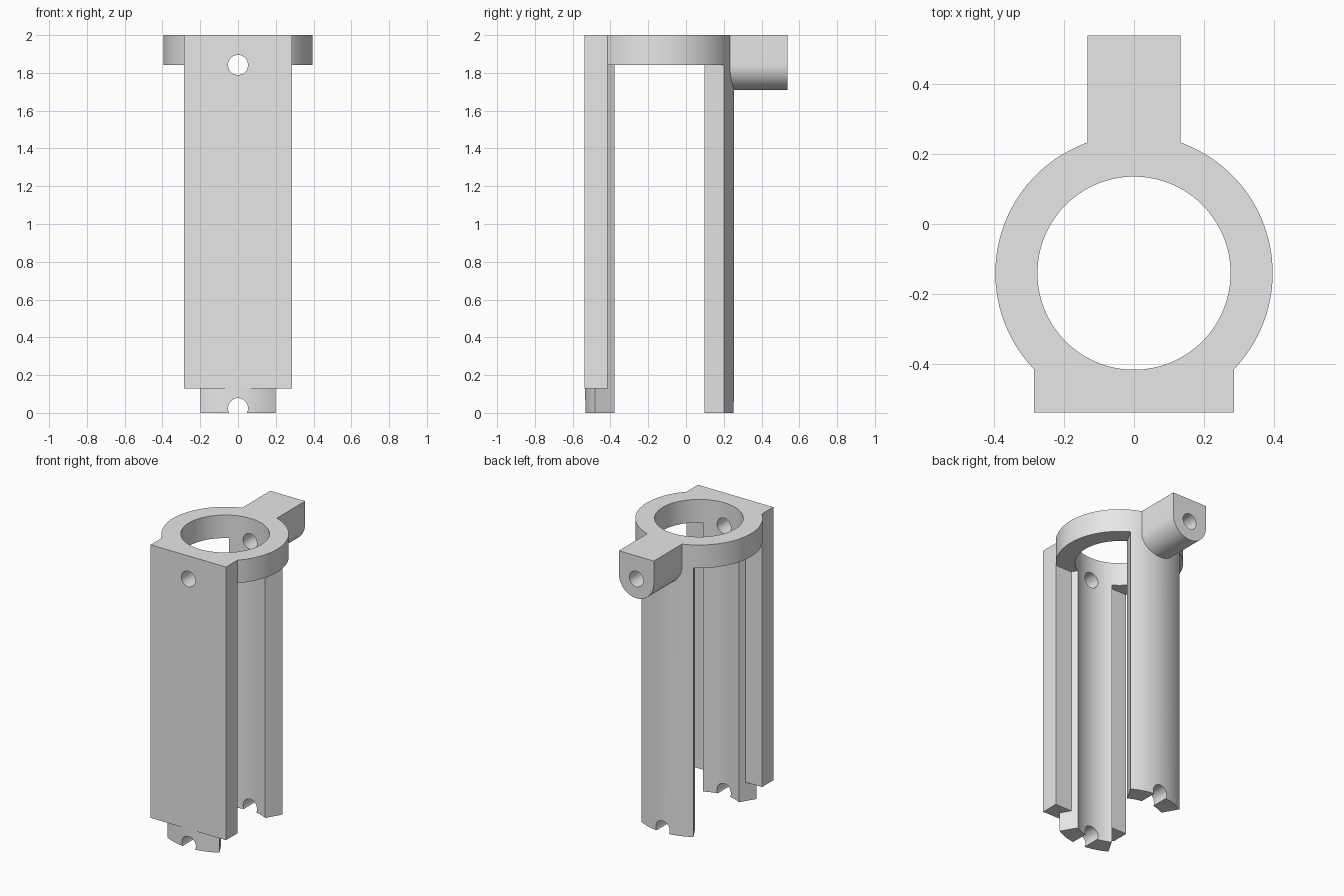
import bpy
import bmesh
from math import sin, cos, pi, radians
from mathutils import Vector

cube = bpy.data.objects.get("Cube")
if cube:
    bpy.data.objects.remove(cube, do_unlink=True)

grey = bpy.data.materials.new("light grey")
grey.use_nodes = True
colour = (0.8, 0.8, 0.8, 1.0)
grey.diffuse_color = colour
grey.node_tree.nodes["Principled BSDF"].inputs["Base Color"].default_value = colour

AXIS_Y = -0.14            # centre line of the tube
OUTER, INNER = 0.395, 0.275
HOLE = 0.053
PIN_Z = 1.842             # height of the cross hole and underside of the collar
FRONT, BACK = -0.537, 0.537


def prism(name, outline, offset):
    """Closed outline of 3D points extruded along offset."""
    bm = bmesh.new()
    face = bm.faces.new([bm.verts.new(p) for p in outline])
    result = bmesh.ops.extrude_face_region(bm, geom=[face])
    moved = [v for v in result["geom"] if isinstance(v, bmesh.types.BMVert)]
    bmesh.ops.translate(bm, verts=moved, vec=Vector(offset))
    bmesh.ops.recalc_face_normals(bm, faces=bm.faces)
    mesh = bpy.data.meshes.new(name)
    bm.to_mesh(mesh)
    bm.free()
    mesh.materials.append(grey)
    obj = bpy.data.objects.new(name, mesh)
    bpy.context.collection.objects.link(obj)
    return obj


def upright(name, radius, z0, z1, sides=128):
    ring = [(radius * cos(2 * pi * i / sides), AXIS_Y + radius * sin(2 * pi * i / sides), z0)
            for i in range(sides)]
    return prism(name, ring, (0, 0, z1 - z0))


def cross_pin(name, z, sides=48):
    ring = [(HOLE * cos(2 * pi * i / sides), -1, z + HOLE * sin(2 * pi * i / sides))
            for i in range(sides)]
    return prism(name, ring, (0, 2, 0))


def combine(target, tool, operation):
    mod = target.modifiers.new(operation, "BOOLEAN")
    mod.operation = operation
    mod.solver = "EXACT"
    mod.object = tool
    bpy.context.view_layer.objects.active = target
    bpy.ops.object.modifier_apply(modifier=mod.name)
    bpy.data.objects.remove(tool, do_unlink=True)


# Tube, split by a wide slot on each side into two legs under a collar
body = upright("slotted_tube_bracket", OUTER, 0, 2)
for side in (1, -1):
    wedge = [(side * r * cos(radians(a)), AXIS_Y + r * sin(radians(a)), -0.1)
             for r, a in ((0.1, -60), (1, -60), (1, 60), (0.1, 60))]
    combine(body, prism("side_slot", wedge, (0, 0, PIN_Z + 0.1)), "DIFFERENCE")

# Flat mounting plate on the front, stopping short of the leg's foot
plate = [(x, y, 0.13) for x, y in
         ((-0.285, FRONT), (0.285, FRONT), (0.285, -0.415), (-0.285, -0.415))]
combine(body, prism("front_plate", plate, (0, 0, 1.87)), "UNION")

# Rear lug with a rounded underside
lug_r = 0.132
lug = [(lug_r, 0.1, 2), (-lug_r, 0.1, 2)]
lug += [(lug_r * cos(pi + pi * i / 32), 0.1, PIN_Z + lug_r * sin(pi + pi * i / 32))
        for i in range(33)]
combine(body, prism("rear_lug", lug, (0, BACK - 0.1, 0)), "UNION")

# Central bore, cross hole and the notches in the feet
combine(body, upright("bore", INNER, -0.2, 2.2), "DIFFERENCE")
combine(body, cross_pin("cross_hole", PIN_Z), "DIFFERENCE")
combine(body, cross_pin("foot_notch", 0.025), "DIFFERENCE")

bpy.ops.object.select_all(action="DESELECT")
body.select_set(True)
bpy.context.view_layer.objects.active = body
bpy.ops.object.shade_smooth_by_angle(angle=radians(25))
